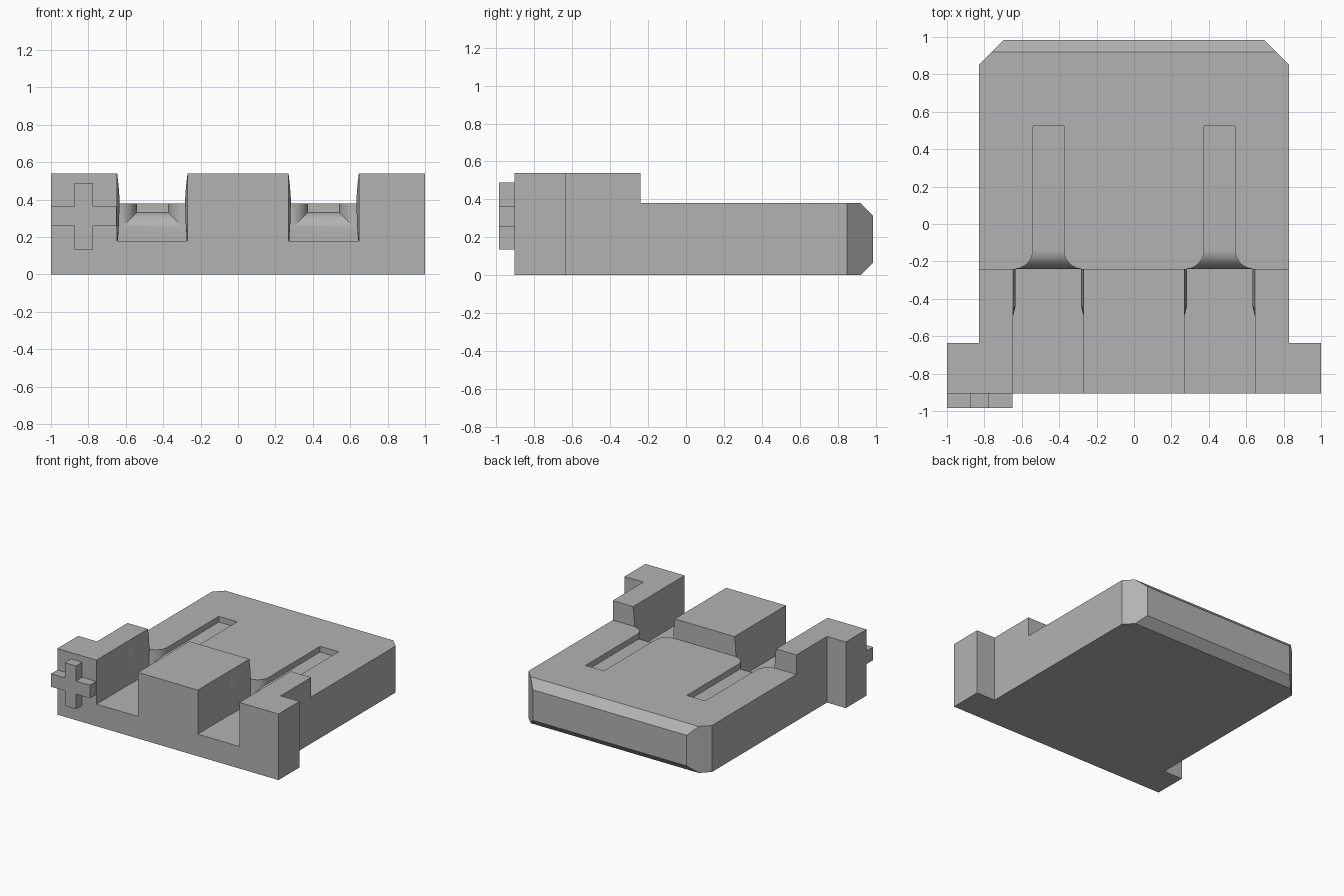
import bpy, bmesh, math

cube = bpy.data.objects.get("Cube")
if cube:
    bpy.data.objects.remove(cube, do_unlink=True)

GREY = (0.45, 0.45, 0.45, 1)
grey = bpy.data.materials.new("plain grey")
grey.use_nodes = True
grey.diffuse_color = GREY
grey.node_tree.nodes["Principled BSDF"].inputs["Base Color"].default_value = GREY

SLOT_X, SLOT_HALF, SLOT_FLOOR = 0.458, 0.188, 0.18
FRONT, STEP, DECK, TOP = -0.905, -0.24, 0.38, 0.54


def loft(name, rings):
    """Skin a list of equal-length rings and cap both ends."""
    bm = bmesh.new()
    loops = [[bm.verts.new(p) for p in ring] for ring in rings]
    n = len(loops[0])
    for a, b in zip(loops, loops[1:]):
        for i in range(n):
            j = (i + 1) % n
            bm.faces.new((a[i], a[j], b[j], b[i]))
    bm.faces.new(loops[0])
    bm.faces.new(loops[-1])
    bmesh.ops.recalc_face_normals(bm, faces=bm.faces)
    mesh = bpy.data.meshes.new(name)
    bm.to_mesh(mesh)
    bm.free()
    mesh.materials.append(grey)
    obj = bpy.data.objects.new(name, mesh)
    bpy.context.collection.objects.link(obj)
    return obj


def rect(cx, half, y, z0, z1):
    return [(cx - half, y, z0), (cx + half, y, z0), (cx + half, y, z1), (cx - half, y, z1)]


def boolean(target, cutter, operation):
    mod = target.modifiers.new(operation.title(), 'BOOLEAN')
    mod.operation, mod.object, mod.solver = operation, cutter, 'EXACT'
    bpy.context.view_layer.objects.active = target
    bpy.ops.object.modifier_apply(modifier=mod.name)
    bpy.data.objects.remove(cutter, do_unlink=True)


# Body: stepped side profile with chamfered back, trimmed to the plan outline
side = [(FRONT, 0), (0.92, 0), (0.985, 0.065), (0.985, 0.315), (0.92, DECK),
        (STEP, DECK), (STEP, TOP), (FRONT, TOP)]
body = loft("body", [[(x, y, z) for y, z in side] for x in (-1.2, 1.2)])
half_plan = [(1, -1.1), (1, -0.635), (0.83, -0.635), (0.83, 0.85), (0.695, 0.985), (0.695, 1.1)]
plan = half_plan + [(-x, y) for x, y in reversed(half_plan)]
boolean(body, loft("plan_trim", [[(x, y, z) for x, y in plan] for z in (-0.1, 0.8)]), 'INTERSECT')

# Two front slots, each flaring into a shallow groove in the deck
FLARE, GROOVE_HALF, GROOVE_FLOOR, GROOVE_END = 0.1, 0.083, 0.333, 0.525
STEPS = 12
for s in (-1, 1):
    cx = s * SLOT_X
    boolean(body, loft("slot_cutter", [rect(cx, SLOT_HALF, y, SLOT_FLOOR, 0.7)
                                       for y in (-1.1, STEP)]), 'DIFFERENCE')
    rings = [rect(cx, GROOVE_HALF, GROOVE_END, GROOVE_FLOOR, 0.7)]
    for i in range(STEPS + 1):
        t = math.pi / 2 * i / STEPS
        grow = FLARE * (1 - math.cos(t))
        rings.append(rect(cx, GROOVE_HALF + grow, STEP + FLARE * (1 - math.sin(t)),
                          GROOVE_FLOOR - grow, 0.7))
    rings.append(rect(cx, GROOVE_HALF + FLARE, STEP - 0.01, GROOVE_FLOOR - FLARE, 0.7))
    boolean(body, loft("groove_cutter", rings), 'DIFFERENCE')

# Slight swellings on the slot walls that grip near the groove
bulge = [(SLOT_FLOOR, 0.004), (0.28, 0.01), (0.4, 0.013), (0.47, 0.008), (TOP, 0)]
for s in (-1, 1):
    for wall in (-1, 1):
        wx = s * SLOT_X + wall * SLOT_HALF
        rings = []
        for y, k in ((-0.49, 0.02), (-0.44, 1), (STEP, 1)):
            ring = [(wx - wall * d * k, y, z) for z, d in bulge]
            rings.append(ring + [(wx + wall * 0.01, y, TOP - 0.001),
                                 (wx + wall * 0.01, y, SLOT_FLOOR)])
        grip = loft("slot_grip_" + ("right" if s < 0 else "left")
                    + ("_outer" if s == wall else "_inner"), rings)

# Raised plus-shaped boss on the front
x0, x1, x2, x3 = -1, -0.875, -0.775, -0.65
z0, z1, z2, z3 = 0.135, 0.258, 0.365, 0.488
cross = [(x1, z0), (x2, z0), (x2, z1), (x3, z1), (x3, z2), (x2, z2),
         (x2, z3), (x1, z3), (x1, z2), (x0, z2), (x0, z1), (x1, z1)]
loft("front_cross", [[(x, y, z) for x, z in cross] for y in (-0.985, FRONT)])

# Smooth the flares while keeping every real edge crisp
bpy.ops.object.select_all(action='DESELECT')
body.select_set(True)
bpy.context.view_layer.objects.active = body
bpy.ops.object.shade_smooth_by_angle(angle=math.radians(25))
